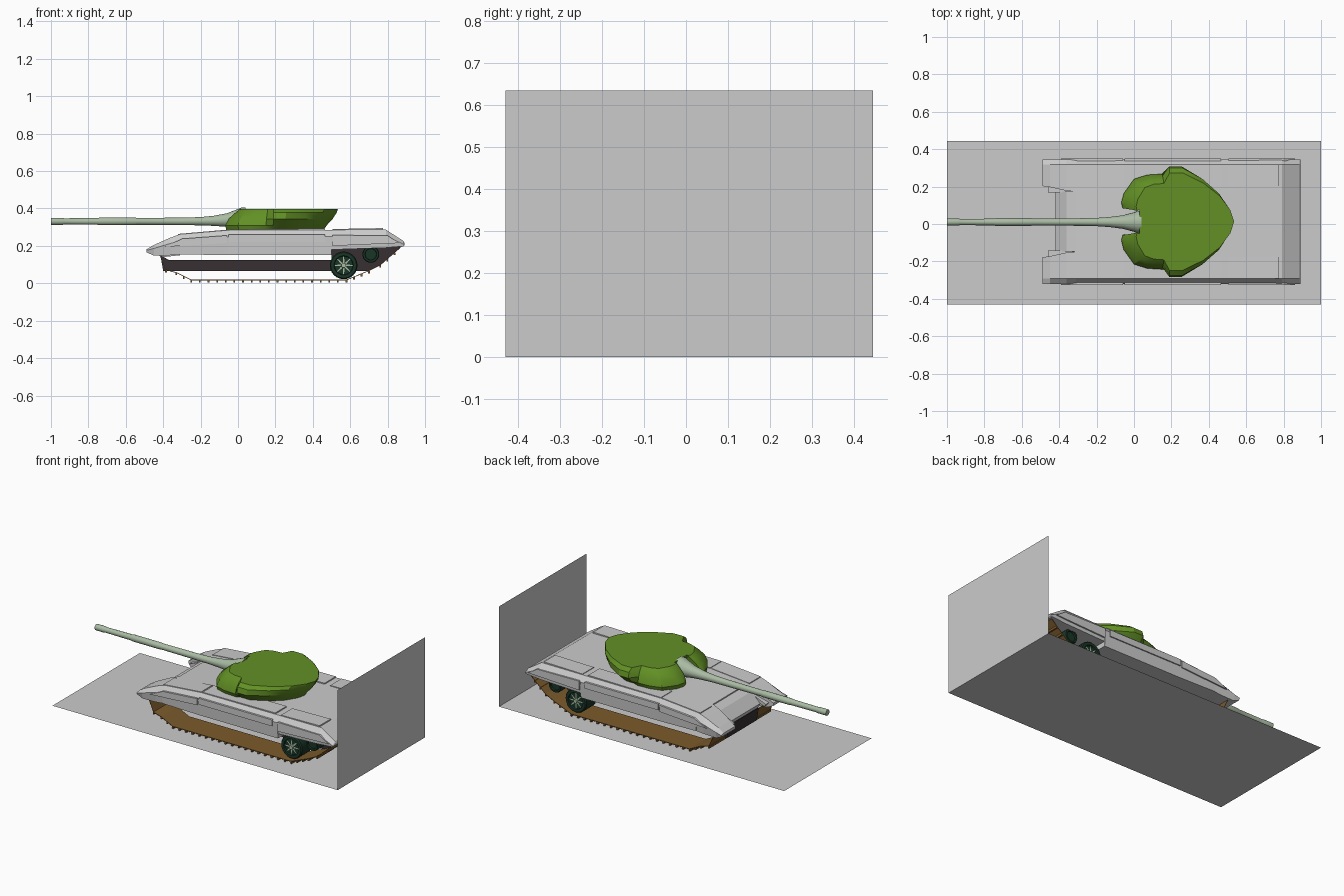
import bpy, bmesh, math
from mathutils import Vector

cube = bpy.data.objects.get("Cube")
if cube:
    bpy.data.objects.remove(cube, do_unlink=True)

CY = 0.0125  # centre line of the vehicle


def material(name, rgb):
    m = bpy.data.materials.new(name)
    m.use_nodes = True
    m.diffuse_color = (*rgb, 1)
    m.node_tree.nodes["Principled BSDF"].inputs["Base Color"].default_value = (*rgb, 1)
    return m


GREY = material("light grey", (0.6, 0.6, 0.6))
GREEN = material("turret green", (0.122, 0.279, 0.018))
BROWN = material("track brown", (0.2, 0.105, 0.025))
DARK = material("belly dark", (0.038, 0.03, 0.032))
RUBBER = material("wheel dark green", (0.01, 0.035, 0.02))
PALE = material("gun pale green", (0.4, 0.5, 0.37))


def finish(name, bm, mat, smooth=None):
    bmesh.ops.recalc_face_normals(bm, faces=bm.faces)
    mesh = bpy.data.meshes.new(name)
    bm.to_mesh(mesh)
    bm.free()
    mesh.materials.append(mat)
    ob = bpy.data.objects.new(name, mesh)
    bpy.context.collection.objects.link(ob)
    if smooth:
        bpy.ops.object.select_all(action='DESELECT')
        ob.select_set(True)
        bpy.context.view_layer.objects.active = ob
        bpy.ops.object.shade_smooth_by_angle(angle=math.radians(smooth))
    return ob


def loft(name, rings, mat, smooth=None, caps=True):
    """Skin a series of closed rings of equal length."""
    bm = bmesh.new()
    loops = [[bm.verts.new(p) for p in ring] for ring in rings]
    n = len(loops[0])
    for a, b in zip(loops, loops[1:]):
        for i in range(n):
            j = (i + 1) % n
            bm.faces.new((a[i], a[j], b[j], b[i]))
    if caps:
        bm.faces.new(loops[0])
        bm.faces.new(loops[-1])
    return finish(name, bm, mat, smooth)


def prism(name, profile, v0, v1, mat):
    """Extrude an x-z profile across the width."""
    return loft(name, [[(x, CY + v, z) for x, z in profile] for v in (v0, v1)], mat)


def lathe(name, profile, origin, axis, mat, sides=24, smooth=35):
    """Spin (distance, radius, rise) points about the x or y axis."""
    rings = []
    for d, r, rise in profile:
        ring = []
        for k in range(sides):
            a = math.tau * k / sides
            c, s = r * math.cos(a), r * math.sin(a) + rise
            ring.append(Vector(origin) + Vector((d, c, s) if axis == 'x' else (c, d, s)))
        rings.append(ring)
    return loft(name, rings, mat, smooth)


def sheet(name, corners, mat):
    bm = bmesh.new()
    bm.faces.new([bm.verts.new(c) for c in corners])
    return finish(name, bm, mat)


# Display base and upright backdrop
sheet("ground_sheet", [(-1, -.43, 0), (1, -.43, 0), (1, .445, 0), (-1, .445, 0)], GREY)
sheet("back_wall", [(1, -.43, 0), (1, .445, 0), (1, .445, .635), (1, -.43, .635)], GREY)


# Hull with bevelled shoulders: x, top, bottom
def section(x, top, bot, w=.332):
    s = min(.035, (top - bot) * .6)
    half = [(w - .005, bot), (w, top - s), (w - .027, top)]
    return [(x, CY + v, z) for v, z in half] + [(x, CY - v, z) for v, z in reversed(half)]


HULL = [(-.31, .262, .155), (-.05, .284, .15), (.5, .286, .15),
        (.501, .286, .18), (.79, .287, .19), (.885, .226, .198), (.89, .215, .203)]
loft("hull", [section(*s) for s in HULL], GREY)

# Nose plate between the front fenders
prism("nose_plate", [(-.31, .255), (-.36, .235), (-.42, .175), (-.40, .14), (-.31, .15)], -.16, .16, GREY)

# Belly
prism("belly", [(-.40, .066), (.70, .066), (.76, .095), (.875, .2), (.5, .2),
                (.5, .125), (-.37, .125), (-.415, .15)], -.15, .15, DARK)

TRACK = [(-.42, .15), (-.385, .07), (-.33, .055), (-.25, .016),
         (.58, .016), (.70, .065), (.76, .095), (.875, .195)]
FENDER = [(-.488, .182, .165, .19), (-.45, .205, .148, .185),
          (-.36, .245, .15, .165), (-.31, .262, .155, .16)]

for side, s in (("right", -1), ("left", 1)):
    # Front fender horn
    rings = []
    for x, top, bot, inner in FENDER:
        sh = (top - bot) * .33
        pts = [(inner, bot), (.325, bot), (.332, top - sh), (.305, top), (inner, top)]
        rings.append([(x, CY + s * v, z) for v, z in pts])
    loft(side + "_front_fender", rings, GREY)

    # Towing wedge beside the nose
    prism(side + "_nose_wedge", [(-.46, .18), (-.33, .235), (-.33, .2), (-.45, .165)],
          s * .155, s * .19, GREY)

    # Raised fender boxes
    for i, (x0, x1, z0, z1) in enumerate([(-.32, -.055, .264, .287), (-.045, .465, .288, .293),
                                         (.505, .775, .29, .295)]):
        prism(f"{side}_fender_box_{i + 1}", [(x0, z0), (x1, z1), (x1, .25), (x0, .22)],
              s * .19, s * .303, GREY)

    # Side skirt plates
    prism(side + "_skirt_front", [(-.39, .195), (-.06, .215), (-.06, .256), (-.3, .238)],
          s * .325, s * .338, GREY)
    prism(side + "_skirt_middle", [(-.05, .222), (.465, .222), (.465, .262), (-.05, .262)],
          s * .325, s * .338, GREY)
    prism(side + "_skirt_rear", [(.505, .2), (.86, .215), (.8, .255), (.505, .258)],
          s * .325, s * .338, GREY)

    # Track band with cleats
    band = TRACK + [(x, z + .004) for x, z in reversed(TRACK)]
    prism(side + "_track", band, s * .145, s * .31, BROWN)
    bm = bmesh.new()
    for (xa, za), (xb, zb) in zip(TRACK[1:], TRACK[2:]):
        count = max(1, round(math.hypot(xb - xa, zb - za) / .045))
        for k in range(count):
            t = k / count
            made = bmesh.ops.create_cube(bm, size=1)["verts"]
            bmesh.ops.scale(bm, vec=(.009, .165, .013), verts=made)
            bmesh.ops.translate(bm, verts=made, vec=(
                xa + (xb - xa) * t, CY + s * .2275, za + (zb - za) * t - .005))
    finish(side + "_track_cleats", bm, BROWN)

    # Drive wheel and return wheel with spoked hubs
    for label, x, z, r in (("drive", .565, .096, .074), ("return", .71, .155, .045)):
        at = (x, CY, z)
        lathe(f"{side}_{label}_wheel", [(s * .17, r * .9, 0), (s * .18, r, 0), (s * .28, r, 0),
              (s * .288, r * .92, 0), (s * .288, r * .7, 0), (s * .278, r * .66, 0)], at, 'y', RUBBER)
        if label == "return":
            continue
        lathe(f"{side}_{label}_hub", [(s * .27, r * .2, 0), (s * .292, r * .17, 0)], at, 'y', PALE, 12)
        bm = bmesh.new()
        for k in range(8):
            a = math.tau * k / 8
            u, w = Vector((math.cos(a), 0, math.sin(a))), Vector((-math.sin(a), 0, math.cos(a)))
            base = Vector((x, CY + s * .282, z))
            bm.faces.new([bm.verts.new(base + u * d + w * e) for d, e in
                          ((.01, -.005), (r * .66, -.002), (r * .66, .002), (.01, .005))])
        finish(f"{side}_{label}_spokes", bm, PALE)

# Turret: half outline from the gun notch to the tail, mirrored
HALF = [(.03, .065), (-.06, .072), (-.068, .1), (-.055, .15), (0, .228), (.07, .25), (.15, .255),
        (.19, .296), (.26, .296), (.37, .235), (.46, .155), (.515, .07)]
OUTLINE = HALF + [(.535, 0)] + [(x, -v) for x, v in reversed(HALF)]


def turret_ring(z, front, rear, front_w, rear_w):
    ring = []
    for x, v in OUTLINE:
        fx, fw = (front, front_w) if x < .18 else (rear, rear_w)
        notch = abs(v) < .068 and x < .1
        px = x if notch else .18 + (x - .18) * fx
        ring.append((px, CY + v * (1 if notch else fw), z))
    return ring


loft("turret", [turret_ring(.285, .98, .78, .97, .78), turret_ring(.31, 1, .83, 1, .88),
                turret_ring(.345, .93, .92, .96, 1), turret_ring(.378, .78, .98, .88, .97),
                turret_ring(.398, .68, 1, .8, .88)], GREEN, 25)

# Gun barrel with flared root
lathe("gun_barrel", [(-1, .012, 0), (-1, .019, 0), (-.94, .019, 0), (-.93, .0165, 0), (-.75, .018, 0),
      (-.74, .0205, 0), (-.55, .0205, 0), (-.54, .0185, 0), (-.3, .02, 0), (-.2, .022, .001),
      (-.13, .027, .003), (-.06, .036, .007), (0, .052, .014), (.02, .06, .014), (.04, .06, .014)],
      (0, CY - .002, .331), 'x', PALE, 20)
